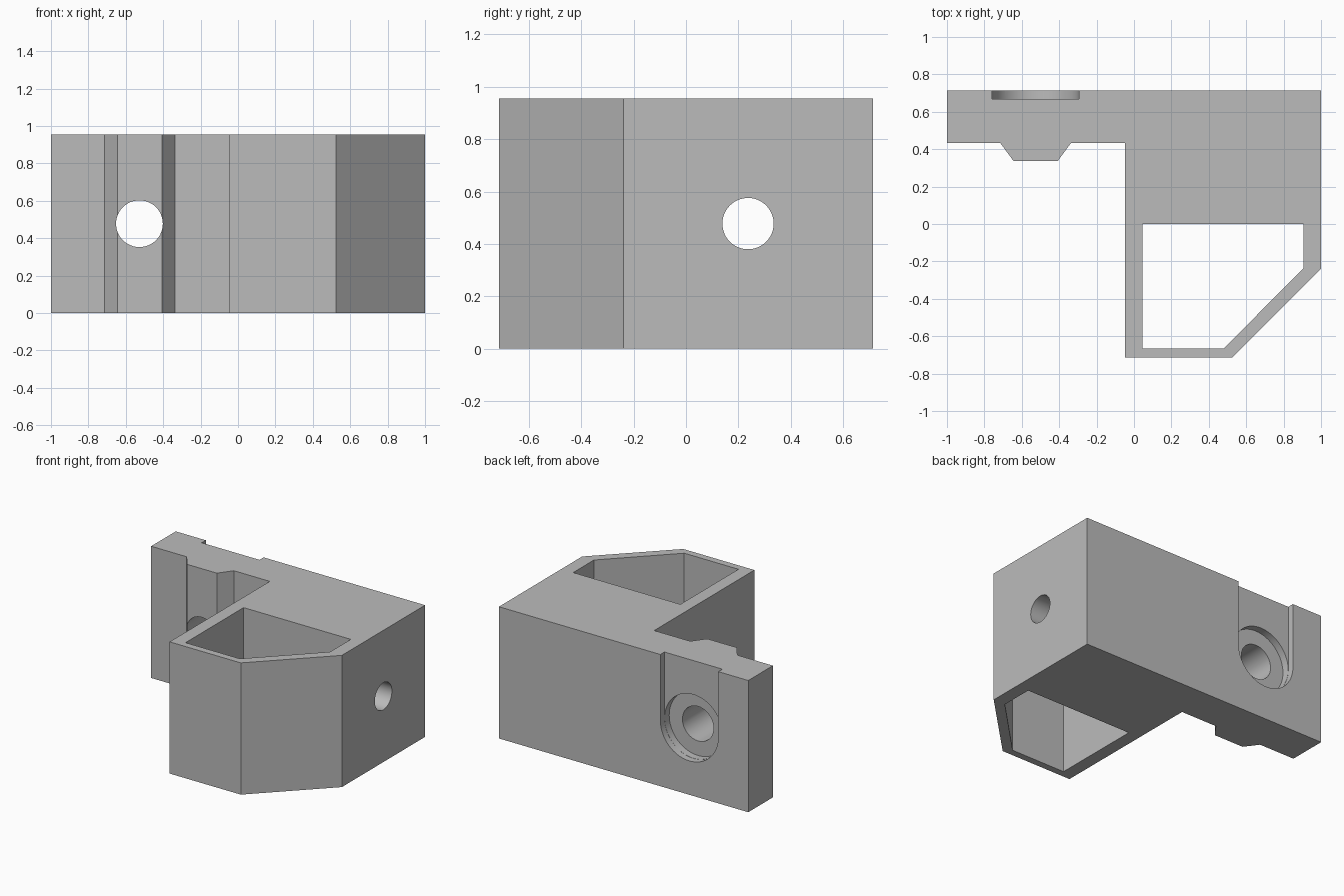
import bpy, math
from mathutils import Vector

if "Cube" in bpy.data.objects:
    bpy.data.objects.remove(bpy.data.objects["Cube"])

HEIGHT, BACK = 0.955, 0.715
HOLE_Z = HEIGHT / 2
SCREW_X = -0.527

grey = bpy.data.materials.new("plain_grey")
grey.use_nodes = True
colour = (0.5, 0.5, 0.5, 1)
grey.diffuse_color = colour
grey.node_tree.nodes["Principled BSDF"].inputs["Base Color"].default_value = colour


def prism(name, base, offset):
    """Solid made by sweeping a closed outline along an offset."""
    n = len(base)
    verts = [Vector(p) for p in base] + [Vector(p) + Vector(offset) for p in base]
    faces = [list(range(n))[::-1], list(range(n, 2 * n))]
    faces += [[i, (i + 1) % n, n + (i + 1) % n, n + i] for i in range(n)]
    mesh = bpy.data.meshes.new(name)
    mesh.from_pydata(verts, [], faces)
    obj = bpy.data.objects.new(name, mesh)
    bpy.context.collection.objects.link(obj)
    mesh.materials.append(grey)
    # Outward normals whichever way the outline runs
    bpy.context.view_layer.objects.active = obj
    bpy.ops.object.select_all(action='DESELECT')
    obj.select_set(True)
    bpy.ops.object.mode_set(mode='EDIT')
    bpy.ops.mesh.select_all(action='SELECT')
    bpy.ops.mesh.normals_make_consistent(inside=False)
    bpy.ops.object.mode_set(mode='OBJECT')
    return obj


def arc(radius, start, end, count):
    return [(radius * math.cos(start + (end - start) * i / count),
             radius * math.sin(start + (end - start) * i / count))
            for i in range(count + 1)]


def cut(target, cutter):
    cutter.hide_render = True
    mod = target.modifiers.new(cutter.name, 'BOOLEAN')
    mod.operation, mod.solver, mod.object = 'DIFFERENCE', 'EXACT', cutter
    bpy.context.view_layer.objects.active = target
    bpy.ops.object.modifier_apply(modifier=mod.name)
    bpy.data.objects.remove(cutter)


# Bracket body: clamp plate with a ridge, joined to a chamfered box
outline = [(-1, BACK), (-1, 0.433), (-0.715, 0.433), (-0.645, 0.338),
           (-0.407, 0.338), (-0.337, 0.433), (-0.048, 0.433), (-0.048, -BACK),
           (0.523, -BACK), (1, -0.238), (1, BACK)]
body = prism("bracket_body", [(x, y, 0) for x, y in outline], (0, 0, HEIGHT))

# Open pocket through the box
pocket = [(0.045, 0), (0.045, -0.665), (0.48, -0.665), (0.905, -0.238), (0.905, 0)]
cut(body, prism("pocket_cutter", [(x, y, -0.1) for x, y in pocket], (0, 0, HEIGHT + 0.2)))

# Cross hole through the solid block
ring = arc(0.098, 0, math.tau, 48)[:-1]
cut(body, prism("cross_hole_cutter",
                [(-0.2, 0.237 + u, HOLE_Z + v) for u, v in ring], (1.4, 0, 0)))

# Screw hole through the plate
ring = arc(0.125, 0, math.tau, 48)[:-1]
cut(body, prism("screw_hole_cutter",
                [(SCREW_X + u, 0.2, HOLE_Z + v) for u, v in ring], (0, 0.7, 0)))

# Shallow slot on the back, open at the top and round at the bottom
slot = arc(0.232, math.pi, math.tau, 32) + [(0.232, 0.6), (-0.232, 0.6)]
cut(body, prism("slot_cutter",
                [(SCREW_X + u, BACK - 0.047, HOLE_Z + v) for u, v in slot], (0, 0.2, 0)))

# Deeper round seat around the screw hole
ring = arc(0.231, 0, math.tau, 64)[:-1]
cut(body, prism("seat_cutter",
                [(SCREW_X + u, BACK - 0.1, HOLE_Z + v) for u, v in ring], (0, 0.2, 0)))

bpy.ops.object.select_all(action='DESELECT')
body.select_set(True)
bpy.context.view_layer.objects.active = body
bpy.ops.object.shade_smooth_by_angle(angle=math.radians(25))
